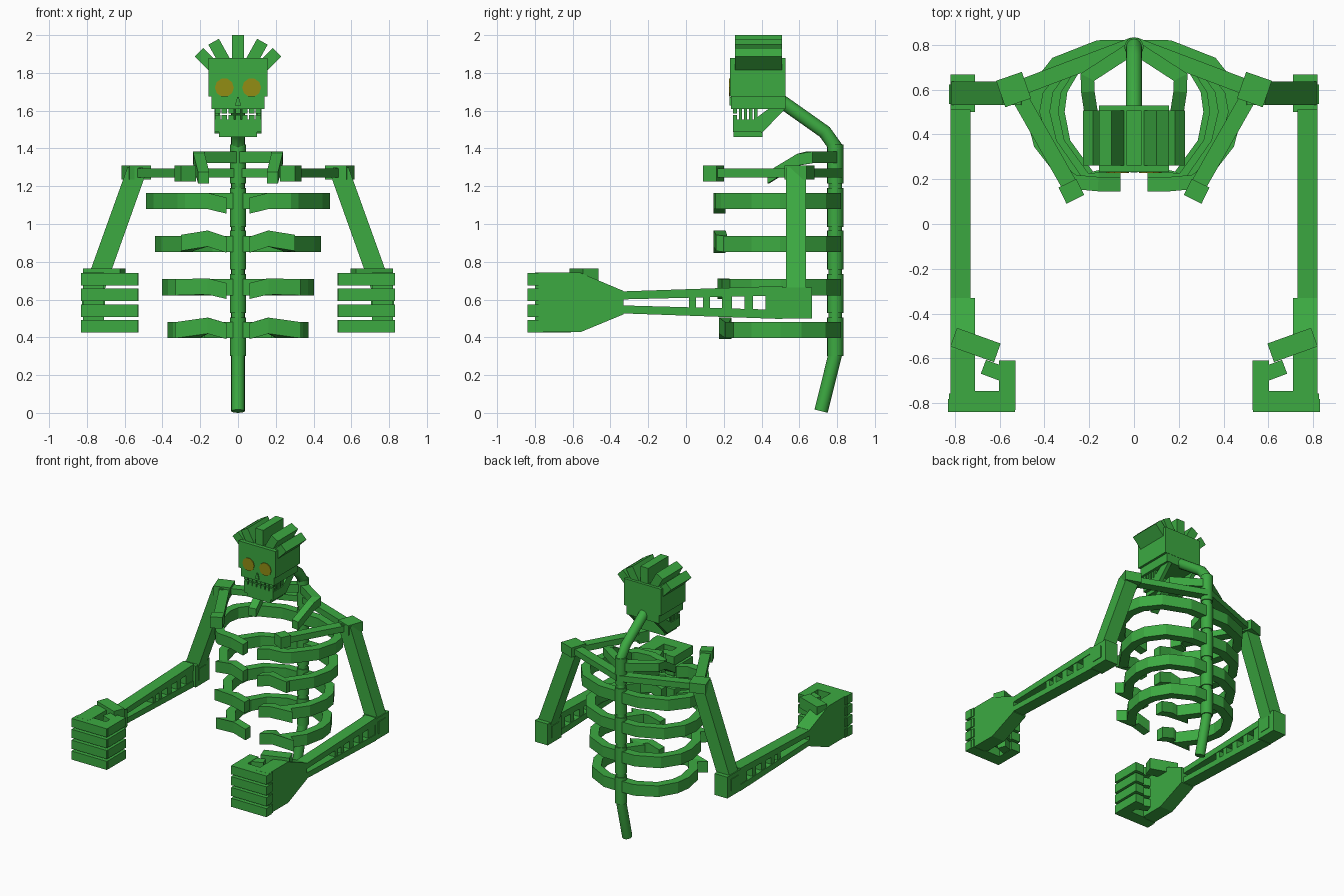
import bpy, bmesh, math
from mathutils import Vector

if "Cube" in bpy.data.objects:
    bpy.data.objects.remove(bpy.data.objects["Cube"])


def material(name, rgb):
    m = bpy.data.materials.new(name)
    m.diffuse_color = (*rgb, 1)
    m.use_nodes = True
    m.node_tree.nodes["Principled BSDF"].inputs["Base Color"].default_value = m.diffuse_color
    return m


GREEN = material("bone_green", (0.045, 0.40, 0.053))
AMBER = material("eye_amber", (0.29, 0.27, 0.007))


def mesh(name, verts, faces, mat=GREEN):
    bm = bmesh.new()
    vs = [bm.verts.new(v) for v in verts]
    for f in faces:
        bm.faces.new([vs[i] for i in f])
    bmesh.ops.recalc_face_normals(bm, faces=bm.faces)
    me = bpy.data.meshes.new(name)
    bm.to_mesh(me)
    bm.free()
    me.materials.append(mat)
    ob = bpy.data.objects.new(name, me)
    bpy.context.collection.objects.link(ob)
    return ob


def loft(name, rings, mat=GREEN):
    """Closed tube through equal-sized rings, capped at both ends."""
    n = len(rings[0])
    faces = [tuple(range(n)), tuple((len(rings) - 1) * n + i for i in range(n))]
    for k in range(len(rings) - 1):
        for i in range(n):
            j = (i + 1) % n
            faces.append((k * n + i, k * n + j, (k + 1) * n + j, (k + 1) * n + i))
    return mesh(name, [v for r in rings for v in r], faces, mat)


def box(name, x0, x1, y0, y1, z0, z1):
    return loft(name, [[(x0, y0, z), (x1, y0, z), (x1, y1, z), (x0, y1, z)] for z in (z0, z1)])


def prism_x(name, prof, x0, x1):
    return loft(name, [[(x, y, z) for y, z in prof] for x in (x0, x1)])


def prism_y(name, prof, y0, y1, mat=GREEN):
    return loft(name, [[(x, y, z) for x, z in prof] for y in (y0, y1)], mat)


def sweep(name, path, w, h):
    """Rectangular bar with mitred corners; w is level, h is upright."""
    p = [Vector(v) for v in path]
    rings = []
    for i, c in enumerate(p):
        a = (c - p[i - 1]) if i else p[1] - c
        b = (p[i + 1] - c) if i < len(p) - 1 else a
        a, b = a.to_2d().normalized(), b.to_2d().normalized()
        t = (a + b).normalized()
        n = Vector((-t.y, t.x, 0)) * (w / 2 / max(0.5, t.dot(a)))
        u = Vector((0, 0, h / 2))
        rings.append([c - n - u, c + n - u, c + n + u, c - n + u])
    return loft(name, rings)


def tube(name, path, r, n=16):
    """Round tube along a path in the x = 0 plane of (y, z) points."""
    p = [Vector(v) for v in path]
    rings = []
    for i, c in enumerate(p):
        a = ((c - p[i - 1]) if i else p[1] - c).normalized()
        b = ((p[i + 1] - c) if i < len(p) - 1 else a).normalized()
        t = (a + b).normalized()
        k = r / t.dot(a)
        rings.append([(r * math.cos(q), c.x + t.y * k * math.sin(q), c.y - t.x * k * math.sin(q))
                      for q in (2 * math.pi * j / n for j in range(n))])
    ob = loft(name, rings)
    bpy.context.view_layer.objects.active = ob
    ob.select_set(True)
    bpy.ops.object.shade_smooth_by_angle(angle=math.radians(30))
    ob.select_set(False)


# Spine: tail, column, neck and thicker vertebrae
tube("spine", [(0.715, 0.009), (0.79, 0.31), (0.79, 1.41), (0.735, 1.487), (0.49, 1.66)], 0.036)
for z in (0.30, 0.53, 0.76, 0.985, 1.215):
    tube("vertebra", [(0.79, z), (0.79, z + 0.205)], 0.043)

# Skull
box("cranium", -0.157, 0.157, 0.232, 0.528, 1.675, 1.88)
box("upper_jaw", -0.14, 0.14, 0.238, 0.526, 1.61, 1.675)
box("lower_jaw", -0.125, 0.125, 0.25, 0.405, 1.487, 1.553)
box("chin", -0.10, 0.10, 0.252, 0.405, 1.46, 1.487)
prism_y("nose", [(-0.016, 1.628), (0.016, 1.628), (0.004, 1.672), (-0.004, 1.672)], 0.23, 0.24)
for i in range(7):
    x = -0.108 + i * 0.036
    for z0, z1 in ((1.586, 1.612), (1.55, 1.577)):
        box("front_tooth", x - 0.0145, x + 0.0145, 0.25, 0.27, z0, z1)
for s in (1, -1):
    prism_x("jaw_hinge", [(0.36, 1.553), (0.40, 1.48), (0.527, 1.612), (0.44, 1.612)], s * 0.095, s * 0.125)
    for i in range(4):
        y = 0.28 + i * 0.027
        box("side_tooth", s * 0.10, s * 0.122, y, y + 0.017, 1.55, 1.612)
    # Eye plates
    ring = [(s * 0.072 + 0.05 * math.cos(q), 1.722 + 0.05 * math.sin(q))
            for q in (2 * math.pi * j / 10 for j in range(10))]
    prism_y("eye", ring, 0.227, 0.2325, AMBER)


# Hair: a fan of five blocks
def spike(x0, z0, x1, z1, w):
    d = Vector((x1 - x0, z1 - z0)).normalized()
    nx, nz = d.y * w / 2, -d.x * w / 2
    prism_y("hair_spike", [(x0 - nx, z0 - nz), (x0 + nx, z0 + nz), (x1 + nx, z1 + nz), (x1 - nx, z1 - nz)],
            0.26, 0.507)


spike(0, 1.85, 0, 2.0, 0.066)
for s in (1, -1):
    spike(s * 0.065, 1.85, s * 0.129, 1.965, 0.064)
    spike(s * 0.11, 1.813, s * 0.206, 1.909, 0.064)

# Ribs: level centre, half width, front y, then rises of the front end
RIBS = [(1.122, 0.453, 0.178, 0.0, 0.0, -0.025),
        (0.895, 0.408, 0.178, 0.005, 0.028, -0.005),
        (0.665, 0.370, 0.198, 0.0, 0.005, -0.02),
        (0.438, 0.342, 0.208, 0.0, 0.024, -0.005)]
for z, w, f, r1, r2, r3 in RIBS:
    for s in (1, -1):
        arc = [(0.0, 0.79), (0.35 * w, 0.788), (0.76 * w, 0.715), (0.96 * w, 0.60), (w, 0.50),
               (0.92 * w, 0.36), (0.66 * w, f + 0.03)]
        path = [(s * x, y, z) for x, y in arc]
        path += [(s * 0.27, f + 0.01, z + r1), (s * 0.16, f, z + r2), (s * 0.06, f, z + r3)]
        sweep("rib", path, 0.064, 0.085)

for s in (1, -1):
    # Upper collar
    sweep("collar", [(0, 0.79, 1.353), (s * 0.208, 0.655, 1.353), (s * 0.206, 0.59, 1.34),
                     (s * 0.182, 0.435, 1.245)], 0.06, 0.062)
    # Shoulder girdle
    sweep("shoulder_blade_bar", [(0, 0.80, 1.27), (s * 0.53, 0.60, 1.27)], 0.07, 0.046)
    sweep("collarbone", [(s * 0.53, 0.60, 1.27), (s * 0.28, 0.16, 1.27)], 0.072, 0.046)
    sweep("collarbone_end", [(s * 0.297, 0.182, 1.267), (s * 0.262, 0.11, 1.267)], 0.088, 0.086)
    sweep("shoulder_joint", [(s * 0.48, 0.62, 1.273), (s * 0.595, 0.58, 1.273)], 0.125, 0.074)

    # Arm
    prism_y("upper_arm", [(s * x, z) for x, z in
            ((0.49, 1.26), (0.505, 1.30), (0.585, 1.30), (0.815, 0.66), (0.80, 0.60), (0.725, 0.60))], 0.53, 0.635)
    box("elbow", s * 0.71, s * 0.82, 0.50, 0.668, 0.50, 0.664)
    box("elbow_cap", s * 0.705, s * 0.825, 0.535, 0.622, 0.54, 0.632)
    prism_x("forearm_top_rail", [(-0.37, 0.600), (0.51, 0.622), (0.51, 0.672), (-0.37, 0.642)], s * 0.73, s * 0.82)
    prism_x("forearm_bottom_rail", [(-0.37, 0.528), (0.51, 0.497), (0.51, 0.545), (-0.37, 0.570)],
            s * 0.73, s * 0.82)
    for y0, y1 in ((0.015, 0.053), (0.09, 0.127), (0.19, 0.243), (0.31, 0.355), (0.42, 0.51)):
        box("forearm_strut", s * 0.735, s * 0.815, y0, y1, 0.53, 0.635)

    # Hand: flared back, four curled fingers and a thumb
    prism_x("hand_back", [(-0.33, 0.522), (-0.33, 0.645), (-0.56, 0.742), (-0.80, 0.742), (-0.80, 0.427),
                          (-0.56, 0.427)], s * 0.71, s * 0.82)
    for k in range(4):
        z = 0.458 + k * 0.0835
        sweep("finger", [(s * 0.826, -0.793, z), (s * 0.565, -0.793, z), (s * 0.565, -0.61, z)], 0.09 - 0.016, 0.066)
        box("knuckle", s * 0.72, s * 0.83, -0.84, -0.78, z - 0.033, z + 0.033)
        box("finger_front", s * 0.53, s * 0.73, -0.84, -0.745, z - 0.033, z + 0.033)
        sweep("fingertip", [(s * 0.59, -0.668, z), (s * 0.672, -0.637, z)], 0.066, 0.062)
    sweep("thumb", [(s * 0.805, -0.505, 0.722), (s * 0.61, -0.575, 0.722)], 0.088, 0.086)
